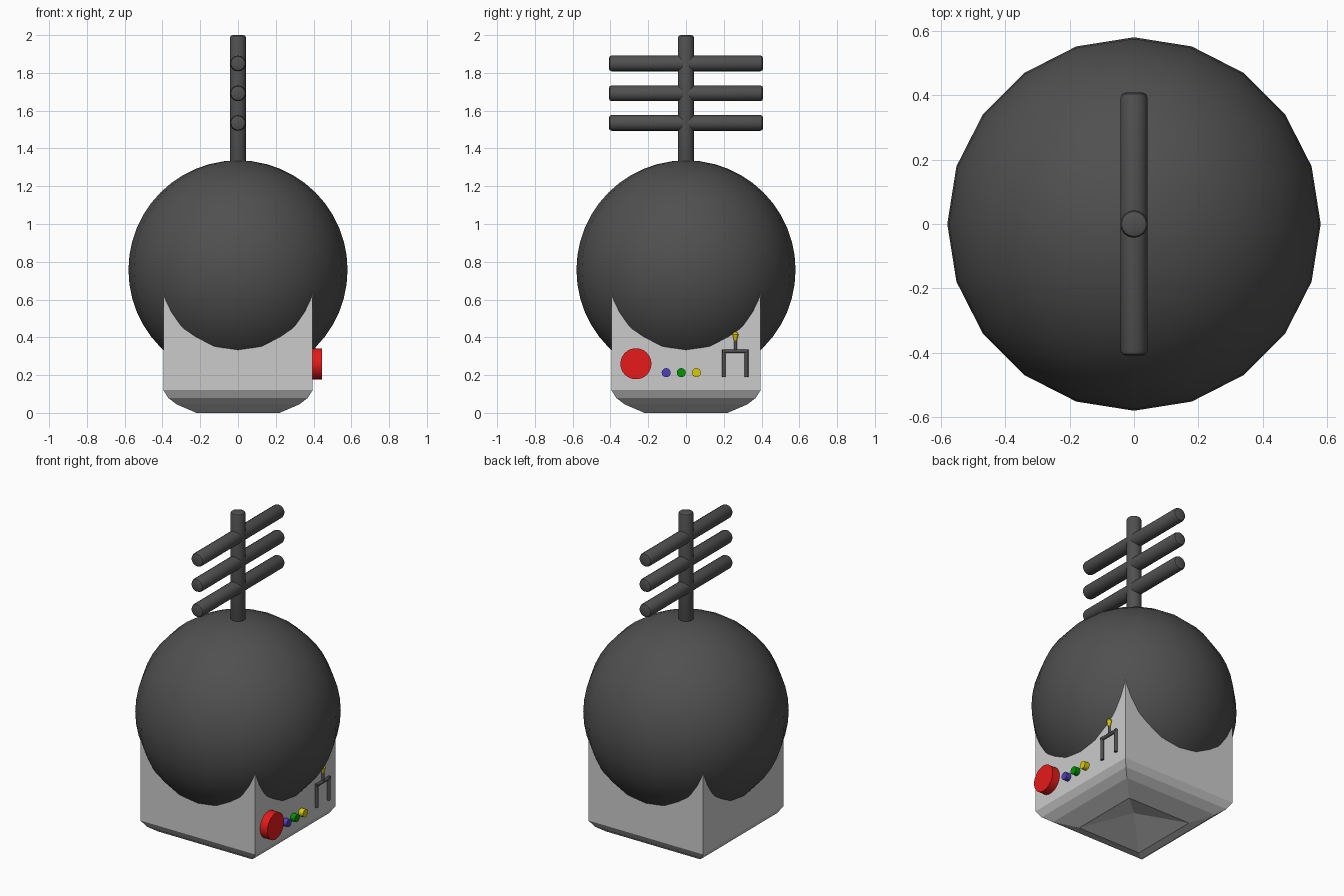
import bpy, bmesh, math
from mathutils import Vector

if "Cube" in bpy.data.objects:
    bpy.data.objects.remove(bpy.data.objects["Cube"])


def material(name, rgb):
    m = bpy.data.materials.new(name)
    m.diffuse_color = (*rgb, 1)
    m.use_nodes = True
    m.node_tree.nodes["Principled BSDF"].inputs["Base Color"].default_value = m.diffuse_color
    return m


DARK = material("dark_grey", (0.08, 0.08, 0.08))
RED = material("red", (0.8, 0.01, 0.01))
BLUE = material("blue", (0.08, 0.05, 0.5))
GREEN = material("green", (0.0, 0.3, 0.0))
YELLOW = material("yellow", (0.7, 0.6, 0.0))


def rod(name, a, b, r, mat, r2=None, sides=16, bevel=0.0):
    """Cylinder or cone running from point a to point b."""
    a, b = Vector(a), Vector(b)
    d = b - a
    bpy.ops.mesh.primitive_cone_add(
        vertices=sides, radius1=r, radius2=r if r2 is None else r2,
        depth=d.length, location=(a + b) / 2,
        rotation=d.to_track_quat('Z', 'Y').to_euler())
    o = bpy.context.object
    o.name = name
    o.data.materials.append(mat)
    if bevel:
        bm = bmesh.new()
        bm.from_mesh(o.data)
        rims = [e for e in bm.edges
                if abs(e.verts[0].co.z - e.verts[1].co.z) < 1e-4]
        bmesh.ops.bevel(bm, geom=rims, offset=bevel, segments=2,
                        profile=0.5, affect='EDGES')
        bm.to_mesh(o.data)
        bm.free()
    bpy.ops.object.shade_smooth_by_angle(angle=math.radians(40))
    return o


# Square base: stacked square rings, hollowed underneath to a shallow point
bm = bmesh.new()
rings = []
for h, z in [(0.395, 0.72), (0.395, 0.12), (0.37, 0.08), (0.325, 0.045), (0.22, 0.0)]:
    rings.append([bm.verts.new((sx * h, sy * h, z))
                  for sx, sy in ((-1, -1), (1, -1), (1, 1), (-1, 1))])
bm.faces.new(rings[0])
apex = bm.verts.new((0, 0, 0.08))
for i in range(4):
    j = (i + 1) % 4
    for up, low in zip(rings, rings[1:]):
        bm.faces.new((up[i], low[i], low[j], up[j]))
    bm.faces.new((rings[-1][i], apex, rings[-1][j]))
bmesh.ops.recalc_face_normals(bm, faces=bm.faces)
mesh = bpy.data.meshes.new("base_box")
bm.to_mesh(mesh)
bm.free()
bpy.context.collection.objects.link(bpy.data.objects.new("base_box", mesh))

# Large ball
bpy.ops.mesh.primitive_uv_sphere_add(segments=20, ring_count=24, radius=0.58,
                                     location=(0, 0, 0.757))
ball = bpy.context.object
ball.name = "ball"
ball.data.materials.append(DARK)
bpy.ops.object.shade_smooth()

# Antenna
rod("antenna_mast", (0, 0, 1.25), (0, 0, 2.0), 0.043, DARK, bevel=0.015)
for i, z in enumerate((1.535, 1.692, 1.85)):
    rod(f"antenna_bar_{i + 1}", (0, -0.408, z), (0, 0.408, z), 0.042, DARK, bevel=0.015)

# Buttons on the right side
rod("large_button", (0.38, -0.265, 0.26), (0.445, -0.265, 0.26), 0.082, RED, sides=32)
for name, y, mat in (("blue", -0.105, BLUE), ("green", -0.025, GREEN), ("yellow", 0.055, YELLOW)):
    rod(f"{name}_button", (0.38, y, 0.213), (0.426, y, 0.213), 0.024, mat)

# Forked lever with a yellow tip
X = 0.402
for side, y in (("left", 0.2), ("right", 0.32)):
    rod(f"lever_{side}_leg", (X, y, 0.19), (X, y, 0.335), 0.01, DARK, sides=10)
rod("lever_crossbar", (X, 0.192, 0.326), (X, 0.328, 0.326), 0.01, DARK, sides=10)
rod("lever_stem", (X, 0.262, 0.326), (X, 0.262, 0.39), 0.008, DARK, sides=10)
rod("lever_tip", (X, 0.262, 0.378), (X, 0.262, 0.415), 0.007, YELLOW, r2=0.016, sides=10)
rod("lever_tip_cap", (X, 0.262, 0.415), (X, 0.262, 0.428), 0.016, YELLOW, r2=0.008, sides=10)
